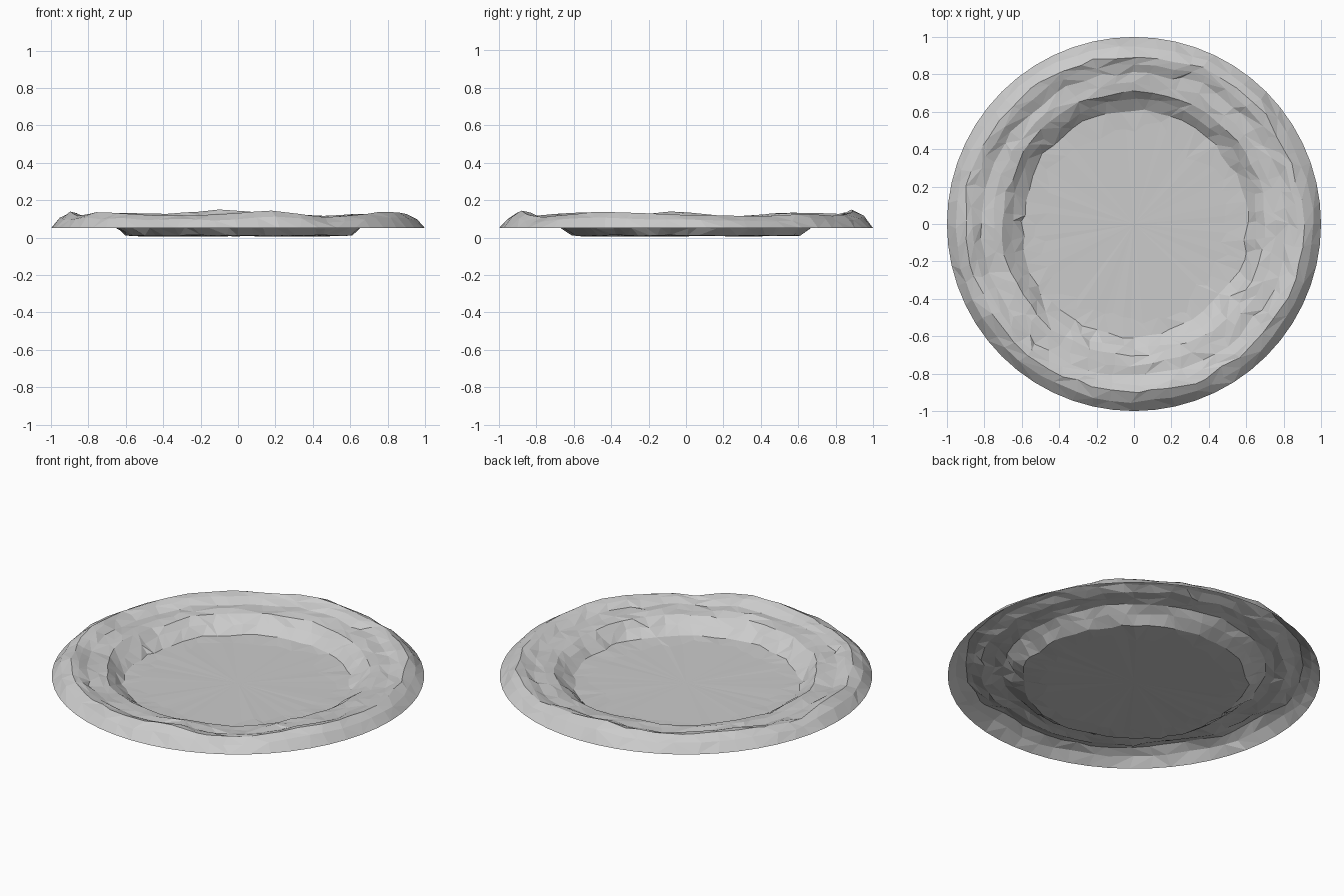
import bpy, bmesh, math, random
from mathutils import Vector, noise

if "Cube" in bpy.data.objects:
    bpy.data.objects.remove(bpy.data.objects["Cube"])

random.seed(7)
SEG = 56

# Crest height of the outer rim by compass angle (degrees, height)
CREST = [(0, .122), (30, .115), (45, .13), (60, .115), (96, .148), (115, .125),
         (140, .137), (165, .112), (183, .143), (200, .115), (214, .138),
         (240, .118), (262, .122), (282, .146), (300, .107), (327, .138), (360, .122)]

# Radial profile: radius, base height, share of crest height, radial and height jitter
PROFILE = [(1.00, .05, 0.0, 0, 0),
           (0.955, .05, 0.62, .010, .006),
           (0.905, .05, 1.0, .016, .003),
           (0.865, .05, 0.86, .016, .006),
           (0.815, .05, 0.60, .018, .008),
           (0.755, .05, 0.58, .018, .007),
           (0.705, .05, 0.50, .016, .007),
           (0.660, .052, 0.0, .016, .007),
           (0.605, .014, 0.0, .022, .004),
           (0.50, .010, 0.0, .07, .0015)]


def crest(a):
    d = math.degrees(a) % 360
    for (a0, h0), (a1, h1) in zip(CREST, CREST[1:]):
        if a0 <= d <= a1:
            return h0 + (h1 - h0) * (d - a0) / (a1 - a0)


def wobble(r, a, seed):
    # noise that is smooth around the ring
    return noise.noise(Vector((math.cos(a) * 4 * r, math.sin(a) * 4 * r, seed)))


# Crater shell: concentric rings, open underneath
bm = bmesh.new()
rings = []
for i, (r, base, share, jr, jz) in enumerate(PROFILE):
    ring = []
    for k in range(SEG):
        a = 2 * math.pi * k / SEG
        if i:
            a += random.uniform(-.035, .035)
        rr = r + jr * (wobble(r, a, 3) * 1.3 + random.uniform(-.6, .6))
        z = base + (crest(a) - base) * share
        z += jz * (wobble(r, a, 9 + i) * 1.2 + random.uniform(-.6, .6))
        ring.append(bm.verts.new((rr * math.cos(a), rr * math.sin(a), max(z, .002))))
    rings.append(ring)

# Triangulated bands with irregular diagonals
for outer, inner in zip(rings, rings[1:]):
    for k in range(SEG):
        n = (k + 1) % SEG
        a, b, c, d = outer[k], outer[n], inner[n], inner[k]
        if random.random() < .5:
            bm.faces.new((a, b, c))
            bm.faces.new((a, c, d))
        else:
            bm.faces.new((a, b, d))
            bm.faces.new((b, c, d))

# Flat crater floor
centre = bm.verts.new((0, 0, .010))
for k in range(SEG):
    bm.faces.new((rings[-1][k], rings[-1][(k + 1) % SEG], centre))

# Lowest point rests on the ground
low = min(v.co.z for v in bm.verts)
for v in bm.verts:
    if v.co.z < .04:
        v.co.z -= low * .3
bmesh.ops.recalc_face_normals(bm, faces=bm.faces)
if sum(f.normal.z for f in bm.faces) < 0:
    bmesh.ops.reverse_faces(bm, faces=bm.faces)

mesh = bpy.data.meshes.new("crater")
bm.to_mesh(mesh)
bm.free()
obj = bpy.data.objects.new("crater", mesh)
bpy.context.collection.objects.link(obj)
